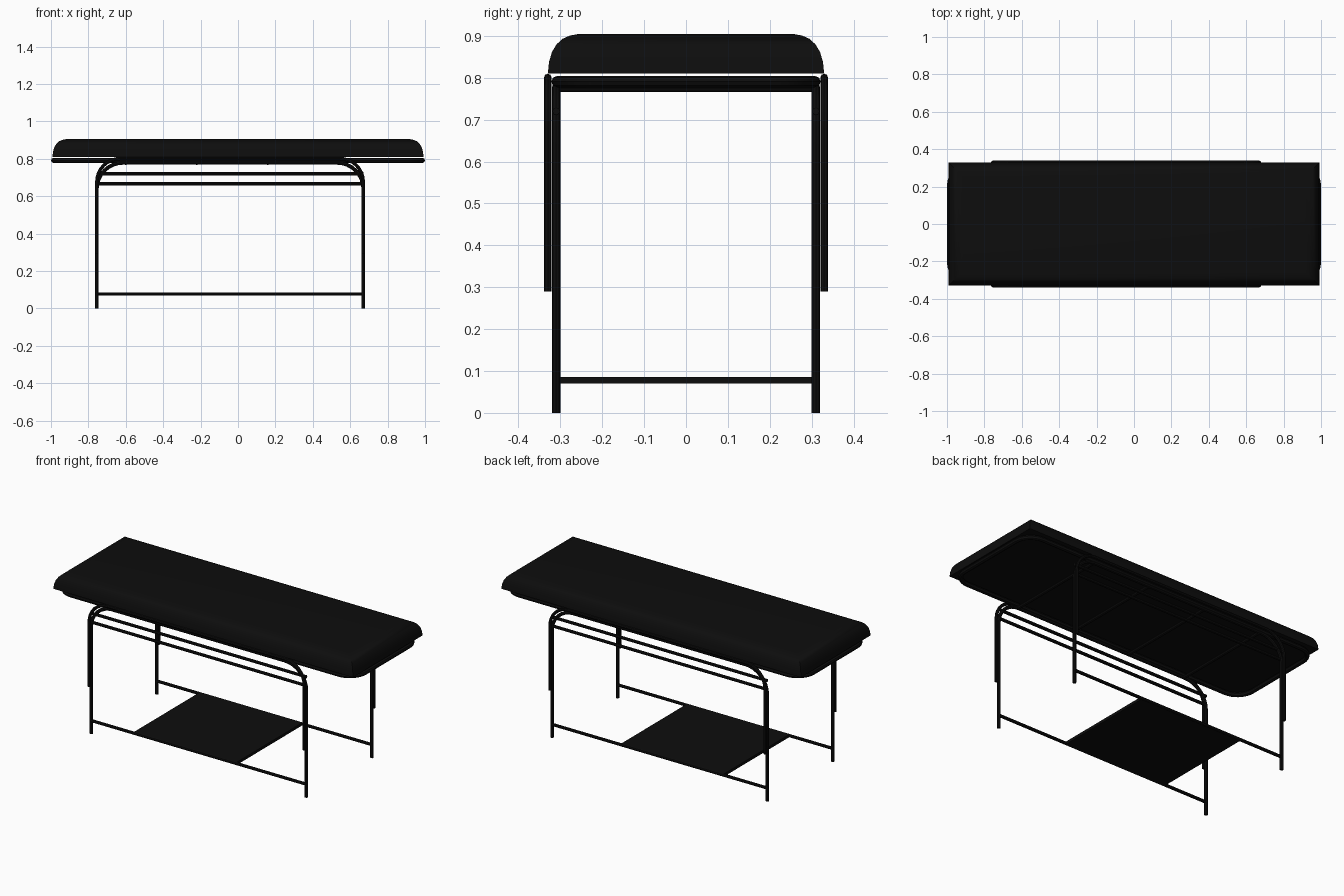
import bpy, bmesh
from math import sin, cos, pi
from mathutils import Vector

old = bpy.data.objects.get("Cube")
if old:
    bpy.data.objects.remove(old, do_unlink=True)

# One black finish for everything
black = bpy.data.materials.new("black")
black.use_nodes = True
black.diffuse_color = (0.004, 0.004, 0.004, 1)
black.node_tree.nodes["Principled BSDF"].inputs["Base Color"].default_value = black.diffuse_color


def finish(obj):
    bpy.ops.object.select_all(action='DESELECT')
    obj.select_set(True)
    bpy.context.view_layer.objects.active = obj
    if obj.type == 'CURVE':
        bpy.ops.object.convert(target='MESH')
        obj = bpy.context.view_layer.objects.active
    obj.data.materials.clear()
    obj.data.materials.append(black)
    bpy.ops.object.shade_smooth_by_angle(angle=0.7)
    return obj


def tube(name, points, radius, closed=False):
    curve = bpy.data.curves.new(name, 'CURVE')
    curve.dimensions = '3D'
    curve.bevel_depth = radius
    curve.bevel_resolution = 2
    curve.use_fill_caps = True
    spline = curve.splines.new('POLY')
    spline.points.add(len(points) - 1)
    for p, co in zip(spline.points, points):
        p.co = (*co, 1)
    spline.use_cyclic_u = closed
    obj = bpy.data.objects.new(name, curve)
    bpy.context.collection.objects.link(obj)
    return finish(obj)


def arc(cx, cy, r, start, steps=8):
    """Quarter circle, counterclockwise from the start angle."""
    return [(cx + r * cos(start + pi / 2 * i / steps),
             cy + r * sin(start + pi / 2 * i / steps)) for i in range(steps + 1)]


LEG_L, LEG_R = 0.67, -0.755
SIDE = 0.31


def arch(name, y, foot, top, bend, radius):
    path = [(LEG_L, foot)]
    path += arc(LEG_L - bend, top - bend, bend, 0)
    path += arc(LEG_R + bend, top - bend, bend, pi / 2)
    path.append((LEG_R, foot))
    tube(name, [(x, y, z) for x, z in path], radius)


# Padded top: stacked rectangular rings with a rounded shoulder
bm = bmesh.new()
rings = []
for z, inset in ((0.81, 0), (0.838, 0.003), (0.862, 0.01), (0.88, 0.021),
                 (0.893, 0.035), (0.901, 0.053), (0.905, 0.075)):
    x, y = 0.992 - inset, 0.33 - inset
    rings.append([bm.verts.new(c) for c in
                  ((-x, -y, z), (x, -y, z), (x, y, z), (-x, y, z))])
for low, high in zip(rings, rings[1:]):
    for i in range(4):
        j = (i + 1) % 4
        bm.faces.new((low[i], low[j], high[j], high[i]))
bm.faces.new(rings[0][::-1])
bm.faces.new(rings[-1])
mesh = bpy.data.meshes.new("padded_top")
bm.to_mesh(mesh)
bm.free()
pad = bpy.data.objects.new("padded_top", mesh)
bpy.context.collection.objects.link(pad)
finish(pad)

# Tubular frame with rounded corners under the pad
hx, hy, r = 0.986, 0.308, 0.1
outline = []
for i, (sx, sy) in enumerate(((1, 1), (-1, 1), (-1, -1), (1, -1))):
    outline += arc(sx * (hx - r), sy * (hy - r), r, i * pi / 2)
tube("top_frame", [(x, y, 0.791) for x, y in outline], 0.0135, closed=True)

# Leg arches, outer handrail arches and side rails, mirrored front to back
for side, s in (("front", -1), ("back", 1)):
    arch(side + "_leg_arch", s * SIDE, 0, 0.778, 0.14, 0.01)
    arch(side + "_outer_arch", s * 0.33, 0.29, 0.801, 0.125, 0.009)
    for label, z in (("upper", 0.72), ("middle", 0.667), ("lower", 0.077)):
        tube(f"{side}_{label}_rail",
             [(LEG_R, s * SIDE, z), (LEG_L, s * SIDE, z)], 0.009)

# Cross bars joining the leg arches
for i in range(4):
    x = -0.6 + i * 0.38
    tube(f"cross_bar_{i + 1}", [(x, -SIDE, 0.776), (x, SIDE, 0.776)], 0.01)

# Low shelf resting between the bottom rails
bpy.ops.mesh.primitive_cube_add(size=1, location=(-0.13, 0, 0.078))
shelf = bpy.context.object
shelf.name = "low_shelf"
shelf.scale = (0.68, 2 * SIDE, 0.016)
finish(shelf)
